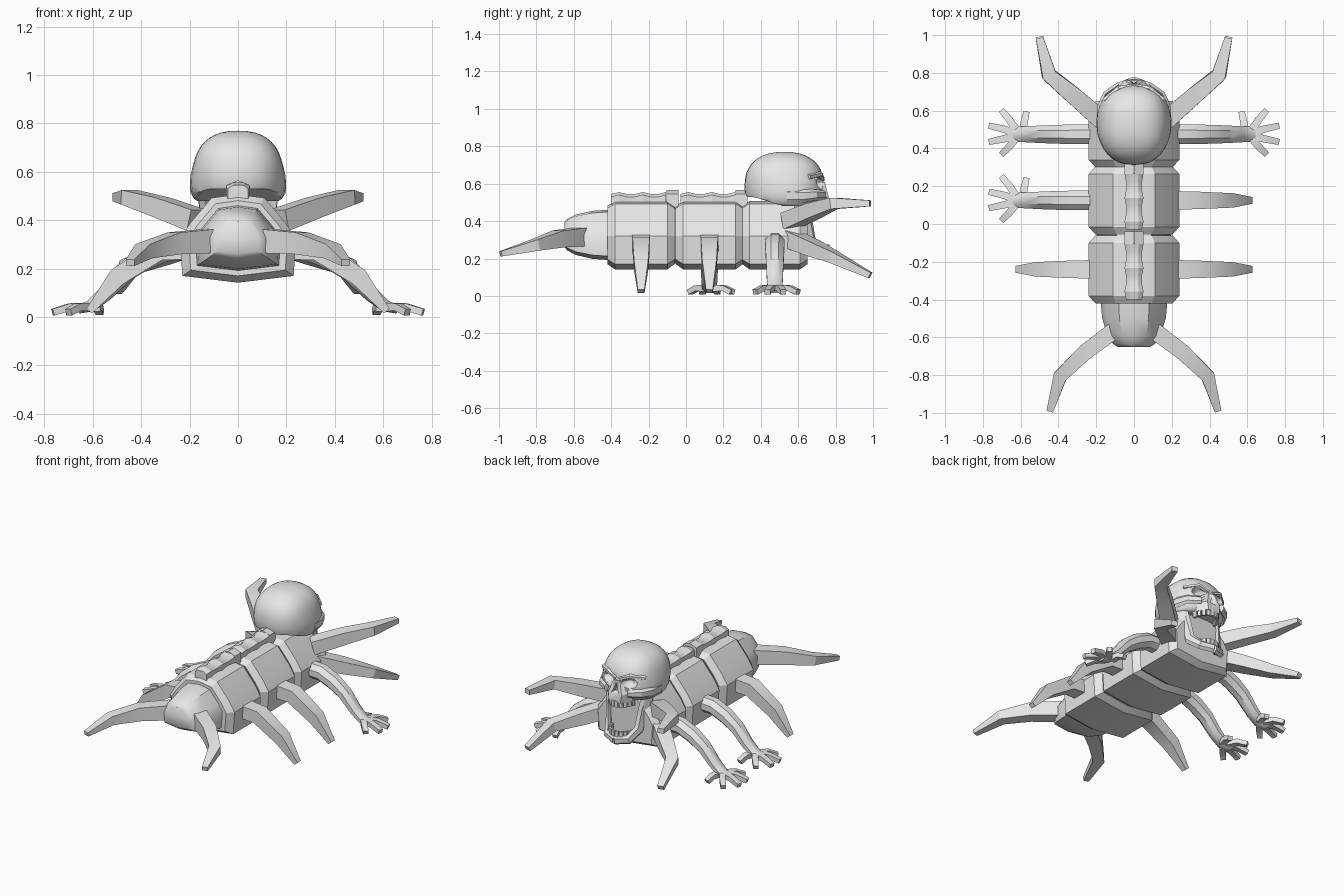
import bpy, bmesh, math
from mathutils import Vector, Matrix

if "Cube" in bpy.data.objects:
    bpy.data.objects.remove(bpy.data.objects["Cube"])

bone = bpy.data.materials.new("plain grey")
bone.diffuse_color = (0.8, 0.8, 0.8, 1)
bone.use_nodes = True
bone.node_tree.nodes["Principled BSDF"].inputs["Base Color"].default_value = bone.diffuse_color


def finish(name, bm, angle=30):
    bmesh.ops.recalc_face_normals(bm, faces=bm.faces)
    me = bpy.data.meshes.new(name)
    bm.to_mesh(me)
    bm.free()
    ob = bpy.data.objects.new(name, me)
    bpy.context.collection.objects.link(ob)
    me.materials.append(bone)
    bpy.ops.object.select_all(action='DESELECT')
    ob.select_set(True)
    bpy.context.view_layer.objects.active = ob
    bpy.ops.object.shade_smooth_by_angle(angle=math.radians(angle))
    return ob


def add_loft(bm, rings):
    vs = [[bm.verts.new(p) for p in r] for r in rings]
    n = len(vs[0])
    for a, b in zip(vs, vs[1:]):
        for i in range(n):
            bm.faces.new((a[i], a[(i + 1) % n], b[(i + 1) % n], b[i]))
    bm.faces.new(vs[0])
    bm.faces.new(vs[-1])


def add_tube(bm, path, sx=1, sides=4, dy=0):
    # path entries: x, y, z, half width, half height
    pts = [Vector((p[0] * sx, p[1] + dy, p[2])) for p in path]
    rings = []
    k = 1 / math.cos(math.pi / sides)
    for i, p in enumerate(pts):
        t = (pts[min(i + 1, len(pts) - 1)] - pts[max(i - 1, 0)]).normalized()
        side = t.cross(Vector((0, 0, 1))).normalized()
        up = side.cross(t)
        w, h = path[i][3] * k, path[i][4] * k
        rings.append([p + side * w * math.cos(a) + up * h * math.sin(a)
                      for a in [2 * math.pi * (j + .5) / sides for j in range(sides)]])
    add_loft(bm, rings)


def tube(name, path, sx=1, sides=4, dy=0, angle=30):
    bm = bmesh.new()
    add_tube(bm, path, sx, sides, dy)
    return finish(name, bm, angle)


def add_box(bm, loc, size, rot=Matrix()):
    bmesh.ops.create_cube(bm, size=1, matrix=Matrix.Translation(loc) @ rot @ Matrix.Diagonal((*size, 1)))


def ellipsoid(bm, loc, r, u=24, v=14):
    return bmesh.ops.create_uvsphere(bm, u_segments=u, v_segments=v, radius=1,
                                     matrix=Matrix.Translation(loc) @ Matrix.Diagonal((*r, 1)))["verts"]


# Armoured body segments, core and tail share one cross-section
half = [(.11, .492), (.20, .385), (.24, .32), (.230, .17)]
section = [(0, .508)] + half + [(0, .142)] + [(-x, z) for x, z in reversed(half)]


def body(name, stations, angle=20):
    bm = bmesh.new()
    add_loft(bm, [[(x * s, y, .33 + (z - .33) * s) for x, z in section] for y, s in stations])
    return finish(name, bm, angle)


for name, y0, y1 in (("rear_segment", -.42, -.06), ("middle_segment", -.055, .305), ("front_segment", .30, .65)):
    body(name, [(y0, .85), (y0 + .04, 1), (y1 - .04, 1), (y1, .85)])
body("body_core", [(-.40, .82), (.60, .82)])
body("tail", [(-.38, .75), (-.50, .70), (-.59, .59), (-.635, .46), (-.65, .36)], 40)

# Raised spine: gently wavy plates with a knob at the front of each
bm = bmesh.new()
for y0 in (-.40, -.03):
    rings = []
    for i in range(8):
        w, h = (.05, .555) if i % 3 == 1 else (.042, .545)
        y = y0 + i * .042
        rings.append([(-w, y, .47), (-w, y, h - .015), (-w * .5, y, h), (w * .5, y, h), (w, y, h - .015), (w, y, .47)])
    add_loft(bm, rings)
    y = y0 + .295
    add_loft(bm, [[(-.05, q, .46), (-.05, q, .545), (0, q, .565), (.05, q, .545), (.05, q, .46)]
                  for q in (y, y + .065)])
finish("spine_ridge", bm, 20)

# Pincers and legs
tail_pincer = [(.10, -.56, .315, .045, .05), (.26, -.68, .305, .042, .045), (.39, -.805, .272, .036, .03),
               (.445, -.99, .225, .018, .014)]
upper_pincer = [(.17, .55, .40, .05, .045), (.32, .68, .455, .046, .04), (.45, .79, .495, .038, .03),
                (.50, .985, .495, .02, .016)]
lower_pincer = [(.17, .55, .31, .05, .045), (.32, .68, .255, .046, .04), (.45, .79, .207, .038, .03),
                (.50, .985, .11, .02, .016)]
leg = [(.18, 0, .285, .05, .045), (.33, 0, .275, .046, .043), (.50, 0, .165, .038, .038), (.615, 0, .025, .018, .015)]
arm = [(.18, 0, .285, .052, .05), (.30, 0, .28, .052, .05), (.39, 0, .24, .05, .048), (.47, 0, .185, .047, .042),
       (.55, 0, .095, .043, .032), (.61, 0, .045, .04, .025), (.66, 0, .032, .035, .018)]
fingers = [(.765, .045), (.765, -.04), (.70, .125), (.70, -.105), (.57, .115)]


def hand_arm(name, sx, y):
    bm = bmesh.new()
    add_tube(bm, arm, sx, 8, y)
    for fx, fy in fingers:
        start = .59 if fx < .6 else .62
        add_tube(bm, [(start, fy * .15, .04, .02, .018), ((fx + start) / 2, fy * .62, .042, .019, .015),
                      (fx, fy, .02, .016, .014)], sx, 4, y)
    finish(name, bm, 35)


for sx, side in ((1, "right"), (-1, "left")):
    tube("tail_pincer_" + side, tail_pincer, sx)
    tube("upper_pincer_" + side, upper_pincer, sx)
    tube("lower_pincer_" + side, lower_pincer, sx)
    tube("rear_leg_" + side, leg, sx, dy=-.24)
    hand_arm("front_arm_" + side, sx, .475)
tube("middle_leg_right", leg, 1, dy=.125)
hand_arm("middle_arm_left", -1, .125)

# Skull: boxy rounded cranium, flaring at the temples, with a sloping flat base
bm = bmesh.new()
for v in ellipsoid(bm, (0, 0, 0), (1, 1, 1), 32, 20):
    x, y, z = [math.copysign(abs(c) ** .84, c) for c in v.co]
    x, y, z = .186 * x, .525 + .212 * y, .585 + .185 * z
    z = max(z, .53 - .05 * min(1, max(0, (y - .36) / .16)))
    flare = min(1, max(0, (.64 - z) / .08)) * min(1, max(0, (y - .38) / .12))
    x *= 1 + .08 * flare
    v.co = (x, y, z)
cranium = finish("cranium", bm, 35)

# Upper jaw tapering towards the tooth line
bm = bmesh.new()
rings = []
for z, w, d in ((.475, .085, .765), (.53, .10, .762), (.61, .05, .742)):
    rings.append([(-w * 1.15, .58, z), (-w, d - .06, z), (-w * .5, d, z), (w * .5, d, z), (w, d - .06, z), (w * 1.15, .58, z)])
add_loft(bm, rings)
upper_jaw = finish("upper_jaw", bm)

# Hidden cutters for eye sockets and nose opening
bm = bmesh.new()
for sx in (1, -1):
    ellipsoid(bm, (.082 * sx, .735, .605), (.052, .065, .036), 12, 8)
add_loft(bm, [[(-.028, y, .53), (.028, y, .53), (0, y, .59)] for y in (.715, .82)])
cutter = finish("face_cutter", bm)
cutter.hide_render = True
cutter.hide_viewport = True
for ob in (cranium, upper_jaw):
    m = ob.modifiers.new("face openings", 'BOOLEAN')
    m.operation = 'DIFFERENCE'
    m.object = cutter
    m.solver = 'EXACT'

# Low brows and cheekbones that merge into the skull
for sx, side in ((1, "right"), (-1, "left")):
    tube("brow_" + side, [(.012, .727, .622, .014, .012), (.08, .715, .65, .016, .013),
                          (.155, .655, .635, .014, .013)], sx, 6)
    tube("cheekbone_" + side, [(.185, .54, .535, .014, .035), (.178, .63, .535, .014, .032),
                               (.15, .69, .54, .014, .026), (.08, .738, .54, .014, .022)], sx, 6)

# Wide open lower jaw, one half mirrored
for sx, side in ((1, "right"), (-1, "left")):
    tube("lower_jaw_" + side, [(.145, .61, .51, .014, .04), (.13, .64, .40, .014, .035), (.115, .665, .285, .016, .032),
                               (.08, .73, .225, .018, .026), (0, .762, .215, .018, .026)], sx, 6)

# Teeth set along two arches
bm = bmesh.new()
for z, rx, back, depth, h in ((.462, .082, .655, .105, .042), (.257, .082, .66, .098, .038)):
    for i in range(10):
        a = math.radians(-76 + i * 152 / 9)
        add_box(bm, (rx * math.sin(a), back + depth * math.cos(a), z), (.021, .016, h), Matrix.Rotation(-a, 4, 'Z'))
finish("teeth", bm)
